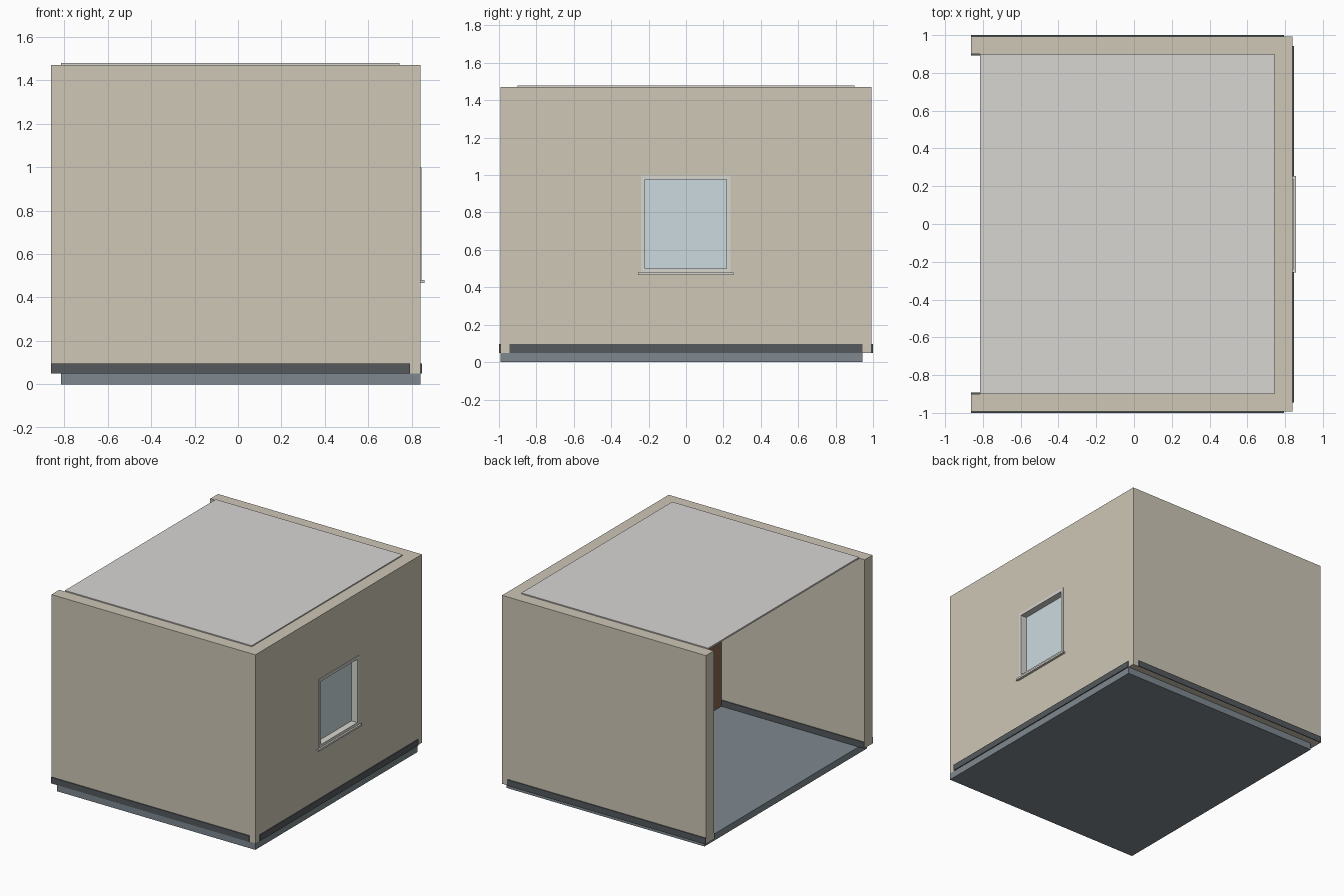
import bpy, bmesh

if "Cube" in bpy.data.objects:
    bpy.data.objects.remove(bpy.data.objects["Cube"])


def mat(name, rgb):
    m = bpy.data.materials.new(name)
    m.diffuse_color = (*rgb, 1)
    m.use_nodes = True
    m.node_tree.nodes["Principled BSDF"].inputs["Base Color"].default_value = m.diffuse_color
    return m


PLASTER = mat("plaster", (0.62, 0.57, 0.47))
SLATE = mat("slate", (0.21, 0.25, 0.28))
SKIRT = mat("dark_trim", (0.09, 0.10, 0.11))
CEIL = mat("ceiling_grey", (0.68, 0.67, 0.65))
FRAME = mat("frame_white", (0.68, 0.67, 0.63))
GLASS = mat("pale_glass", (0.60, 0.70, 0.73))
WOOD = mat("brown_wood", (0.25, 0.13, 0.08))


def box(name, x, y, z, material=None):
    """Axis-aligned box from (min, max) pairs."""
    bm = bmesh.new()
    bmesh.ops.create_cube(bm, size=1)
    for v in bm.verts:
        v.co = [r[0] if c < 0 else r[1] for c, r in zip(v.co, (x, y, z))]
    me = bpy.data.meshes.new(name)
    bm.to_mesh(me)
    bm.free()
    ob = bpy.data.objects.new(name, me)
    bpy.context.collection.objects.link(ob)
    if material:
        me.materials.append(material)
    return ob


WALL_Z = (0.05, 1.472)
SKIRT_Z = (0.05, 0.096)

# floor slab and ceiling panel
box("floor_slab", (-0.815, 0.84), (-0.993, 0.943), (0, 0.05), SLATE)
box("ceiling", (-0.815, 0.745), (-0.9, 0.9), (1.468, 1.48), CEIL)

# front and back walls with skirting on both faces
for side, s in (("front", -1), ("back", 1)):
    def span(a, b):
        return tuple(sorted((s * a, s * b)))
    box(side + "_wall", (-0.862, 0.745), span(0.9, 0.993), WALL_Z, PLASTER)
    box(side + "_outer_skirting", (-0.862, 0.793), span(0.993, 1.0), SKIRT_Z, SKIRT)
    box(side + "_inner_skirting", (-0.862, 0.745), span(0.893, 0.9), SKIRT_Z, SKIRT)

# right wall with window opening
wall = box("right_wall", (0.745, 0.84), (-0.993, 0.993), WALL_Z, PLASTER)
cutter = box("window_cutter", (0.6, 1.0), (-0.235, 0.233), (0.48, 0.992))
cutter.hide_render = True
cutter.hide_viewport = True
cut = wall.modifiers.new("window_opening", 'BOOLEAN')
cut.object = cutter
cut.operation = 'DIFFERENCE'
cut.solver = 'EXACT'
box("right_outer_skirting", (0.84, 0.847), (-0.945, 0.943), SKIRT_Z, SKIRT)
box("right_inner_skirting", (0.738, 0.745), (-0.893, 0.893), SKIRT_Z, SKIRT)

# window frame, glass and sills
FX = (0.741, 0.845)
for name, y in (("left", (-0.24, -0.218)), ("right", (0.216, 0.238))):
    box("window_jamb_" + name, FX, y, (0.48, 0.998), FRAME)
for name, z in (("bottom", (0.48, 0.5)), ("top", (0.977, 0.998))):
    box("window_rail_" + name, FX, (-0.218, 0.216), z, FRAME)
box("window_glass", (0.789, 0.796), (-0.218, 0.216), (0.5, 0.977), GLASS)
box("outer_sill", (0.84, 0.858), (-0.257, 0.254), (0.466, 0.48), FRAME)
box("inner_sill", (0.727, 0.745), (-0.257, 0.254), (0.466, 0.48), FRAME)

# wooden cupboard in the front right corner
box("cupboard", (0.33, 0.735), (-0.893, -0.6), (0.05, 1.05), WOOD)
